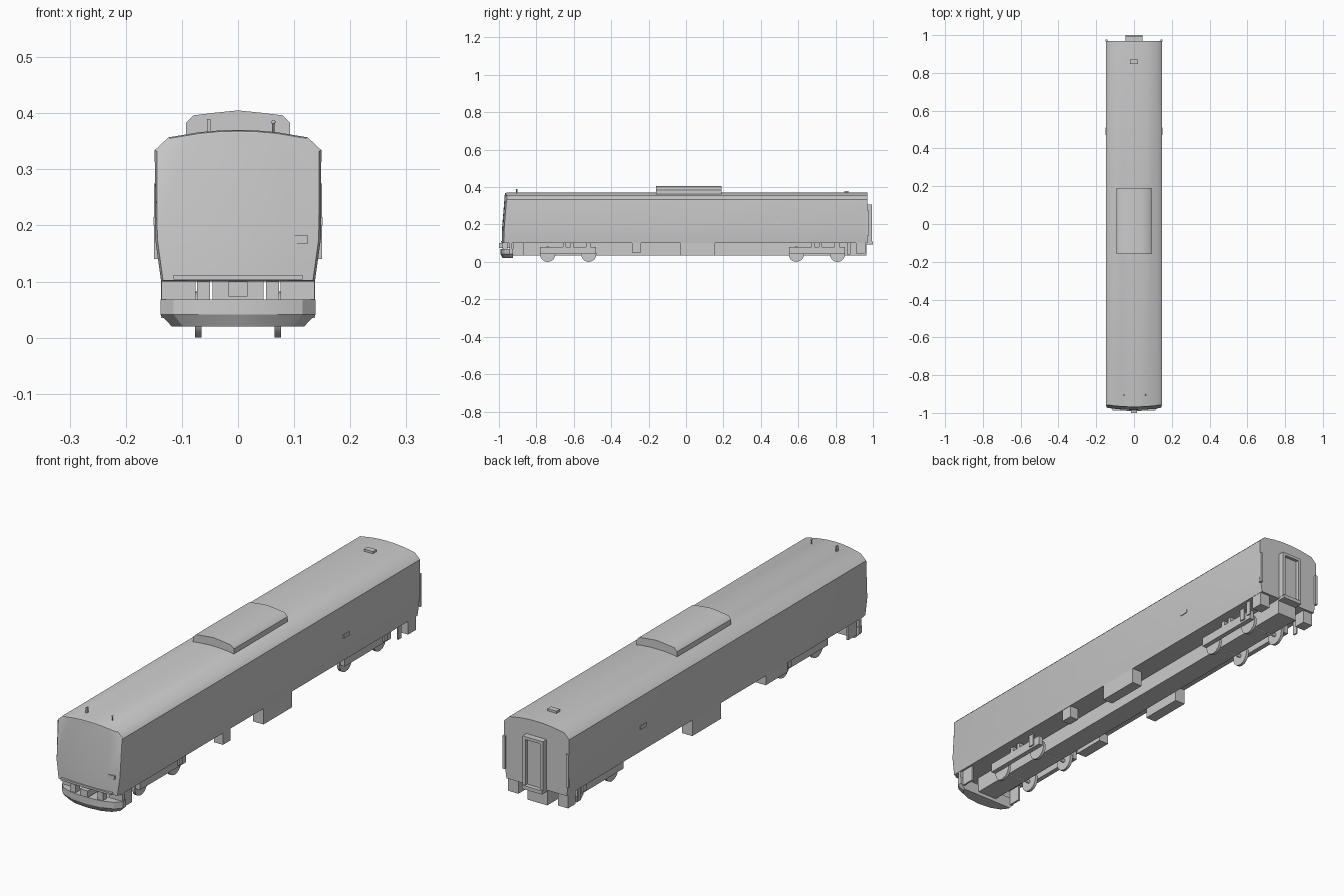
import bpy, bmesh, math
from mathutils import Matrix

if "Cube" in bpy.data.objects:
    bpy.data.objects.remove(bpy.data.objects["Cube"])


def finish(name, bm, angle=None):
    bmesh.ops.remove_doubles(bm, verts=bm.verts, dist=1e-5)
    bmesh.ops.recalc_face_normals(bm, faces=bm.faces)
    me = bpy.data.meshes.new(name)
    bm.to_mesh(me)
    bm.free()
    ob = bpy.data.objects.new(name, me)
    bpy.context.collection.objects.link(ob)
    if angle:
        bpy.ops.object.select_all(action='DESELECT')
        ob.select_set(True)
        bpy.context.view_layer.objects.active = ob
        bpy.ops.object.shade_smooth_by_angle(angle=math.radians(angle))
    return ob


def add_box(bm, x, y, z):
    m = Matrix.Translation(((x[0]+x[1])/2, (y[0]+y[1])/2, (z[0]+z[1])/2))
    s = Matrix.Diagonal((x[1]-x[0], y[1]-y[0], z[1]-z[0], 1))
    bmesh.ops.create_cube(bm, size=1, matrix=m @ s)


def box(name, x, y, z):
    bm = bmesh.new()
    add_box(bm, x, y, z)
    return finish(name, bm)


def pair(name, x, y, z):
    box(name + "_right", x, y, z)
    box(name + "_left", (-x[1], -x[0]), y, z)


def cyl(bm, r, depth, m, n=16):
    bmesh.ops.create_cone(bm, cap_ends=True, segments=n, radius1=r, radius2=r, depth=depth, matrix=m)


def loft(bm, rings):
    vs = [[bm.verts.new(p) for p in r] for r in rings]
    n = len(rings[0])
    for a, b in zip(vs, vs[1:]):
        for i in range(n):
            j = (i + 1) % n
            bm.faces.new((a[i], a[j], b[j], b[i]))
    return vs


def full(half):
    return half + [(-x, z) for x, z in reversed(half) if x > 0]


# Car body: side profile lofted lengthwise with a bowed, leaning nose
half = [(0.137, 0.1), (0.1475, 0.175), (0.1485, 0.334), (0.124, 0.357),
        (0.07, 0.366), (0.03, 0.3695), (0, 0.37)]


def nose(x, z):
    return -0.984 + 0.016 * max(0, z - 0.17) / 0.2 + 0.012 * (x / 0.148) ** 2


inner = [(x * 0.975, 0.235 + (z - 0.235) * 0.985) for x, z in half]
bm = bmesh.new()
vs = loft(bm, [[(x, 0.97, z) for x, z in full(half)],
               [(x, -0.958, z) for x, z in full(half)],
               [(x, nose(x, z), z) for x, z in full(inner)]])
bm.faces.new(vs[0])
steps = [-1, -0.66, -0.33, 0, 0.33, 0.66, 1]
rows = [[bm.verts.new((x * t, nose(x * t, z), z)) for t in steps] for x, z in inner[:-1]]
for a, b in zip(rows, rows[1:]):
    for i in range(len(steps) - 1):
        bm.faces.new((a[i], a[i+1], b[i+1], b[i]))
apex = bm.verts.new((0, nose(0, 0.37), inner[-1][1]))
for i in range(len(steps) - 1):
    bm.faces.new((rows[-1][i], rows[-1][i+1], apex))
finish("car_body", bm, 38)

# Nose details
box("nose_sill", (-0.115, 0.115), (-0.988, -0.96), (0.104, 0.112))
box("nose_panel", (0.096, 0.125), (-0.980, -0.965), (0.168, 0.182))

# Roof pod
pod = full([(0.093, 0.355), (0.093, 0.383), (0.08, 0.396), (0.04, 0.401), (0, 0.405)])
bm = bmesh.new()
vs = loft(bm, [[(x, y, z) for x, z in pod] for y in (-0.16, 0.19)])
bm.faces.new(vs[0])
bm.faces.new(vs[1])
finish("roof_pod", bm, 40)

# Aerials and roof hatch
box("blade_aerial", (-0.055, -0.049), (-0.91, -0.9), (0.36, 0.39))
bm = bmesh.new()
cyl(bm, 0.002, 0.03, Matrix.Translation((0.063, -0.905, 0.37)), 8)
bmesh.ops.create_uvsphere(bm, u_segments=10, v_segments=6, radius=0.004,
                          matrix=Matrix.Translation((0.063, -0.905, 0.384)))
finish("ball_aerial", bm, 40)
box("roof_hatch", (-0.02, 0.02), (0.847, 0.87), (0.36, 0.379))

# Rear gangway: frame around a recessed door
bm = bmesh.new()
for s in (-1, 1):
    add_box(bm, sorted((s * 0.034, s * 0.046)), (0.965, 0.995), (0.105, 0.308))
add_box(bm, (-0.034, 0.034), (0.965, 0.995), (0.296, 0.308))
finish("gangway_frame", bm)
box("gangway_door", (-0.034, 0.034), (0.965, 0.982), (0.105, 0.296))
box("gangway_step", (-0.045, 0.045), (0.96, 1.0), (0.093, 0.108))
pair("rear_corner_plate", (0.139, 0.15), (0.966, 0.978), (0.14, 0.275))
pair("side_marker", (0.147, 0.151), (0.472, 0.51), (0.2, 0.215))

# Snow plough: curved plan, chamfered lower corners
plan = [(0, -0.992), (0.07, -0.986), (0.115, -0.97), (0.138, -0.945), (0.138, -0.925)]
ring = full(plan)
bm = bmesh.new()
vs = loft(bm, [[(x * 0.855, y + (0.012 if y < -0.93 else 0), 0.02) for x, y in ring],
               [(x, y, 0.041) for x, y in ring],
               [(x, y, 0.068) for x, y in ring]])
bm.faces.new(vs[0])
bm.faces.new(vs[-1])
finish("snow_plough", bm, 20)
pair("plough_post", (0.05, 0.073), (-0.982, -0.955), (0.06, 0.1))
pair("front_corner_box", (0.076, 0.136), (-0.945, -0.93), (0.065, 0.102))
box("front_coupler", (-0.017, 0.017), (-1.0, -0.93), (0.073, 0.1))

# Underframe
box("centre_beam", (-0.045, 0.045), (-0.93, 0.965), (0.035, 0.101))
pair("front_step", (0.12, 0.128), (-0.925, -0.87), (0.035, 0.102))
pair("equipment_case", (0.09, 0.137), (-0.03, 0.155), (0.035, 0.103))
box("air_tank_box", (0.095, 0.135), (-0.29, -0.24), (0.05, 0.103))
box("battery_box", (-0.135, -0.09), (-0.465, -0.325), (0.06, 0.103))
pair("rear_corner_box", (0.09, 0.136), (0.91, 0.96), (0.045, 0.102))
pair("rear_step", (0.12, 0.126), (0.86, 0.88), (0.04, 0.102))

# Bogies: wheelsets, side frames and suspension posts
for tag, yc in (("front", -0.63), ("rear", 0.7)):
    for k, dy in enumerate((-0.11, 0.11)):
        bm = bmesh.new()
        rot = Matrix.Rotation(math.pi / 2, 4, 'Y')
        for x in (-0.071, 0.071):
            cyl(bm, 0.041, 0.012, Matrix.Translation((x, yc + dy, 0.041)) @ rot, 20)
        cyl(bm, 0.008, 0.14, Matrix.Translation((0, yc + dy, 0.041)) @ rot, 10)
        finish(f"{tag}_wheelset_{k + 1}", bm, 40)
    pair(f"{tag}_bogie_frame", (0.08, 0.1), (yc - 0.15, yc + 0.15), (0.042, 0.08))
    bm = bmesh.new()
    for s in (-1, 1):
        for dy in (-0.02, 0.02):
            add_box(bm, sorted((s * 0.082, s * 0.1)), (yc + dy - 0.008, yc + dy + 0.008), (0.075, 0.102))
        add_box(bm, sorted((s * 0.1, s * 0.106)), (yc + 0.095, yc + 0.12), (0.05, 0.102))
    finish(f"{tag}_suspension_posts", bm)
